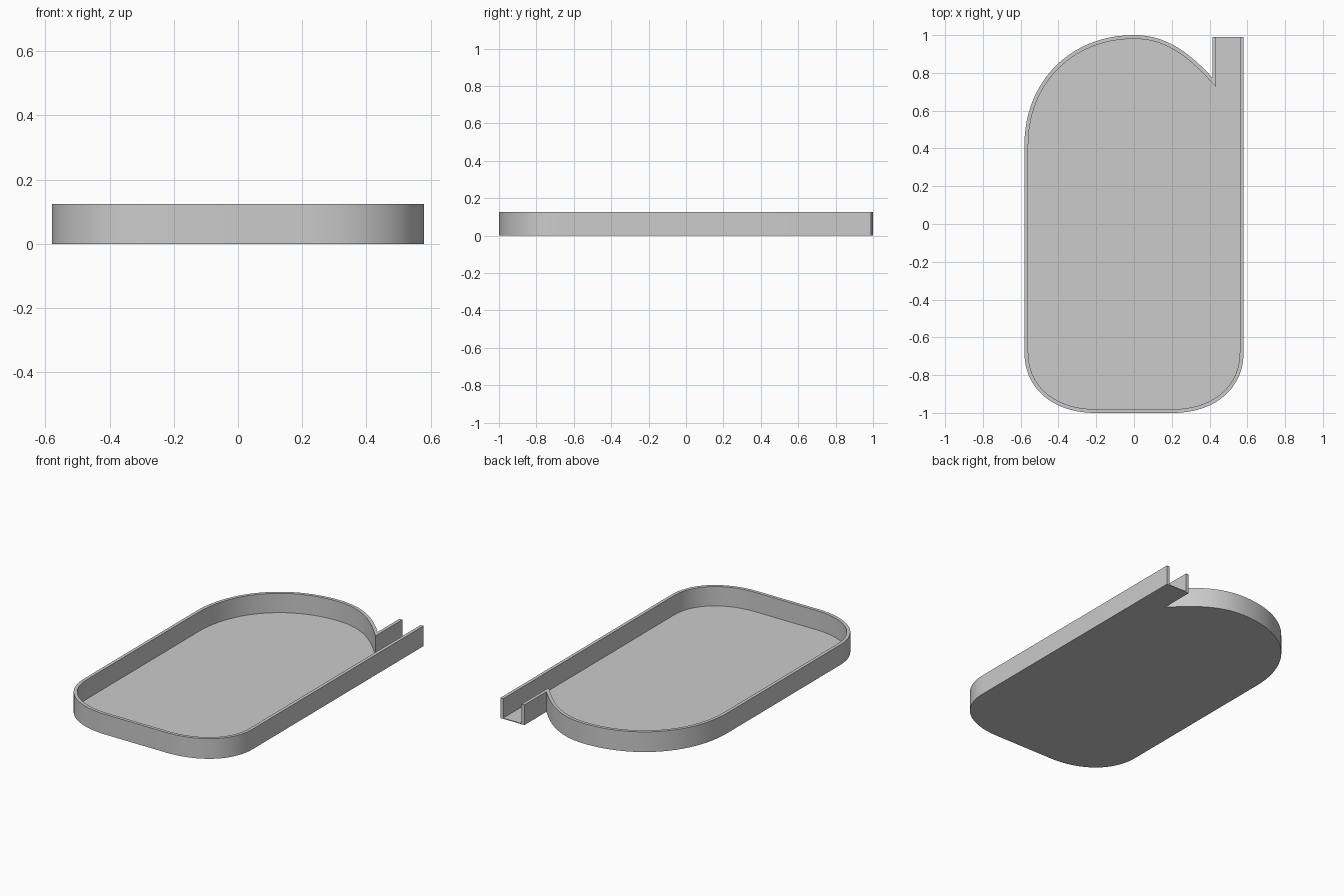
import bpy, bmesh
from mathutils import Vector
from mathutils.geometry import interpolate_bezier

if "Cube" in bpy.data.objects:
    bpy.data.objects.remove(bpy.data.objects["Cube"])

HEIGHT, WALL, FLOOR = 0.125, 0.02, 0.005


def curve(a, b, c, d, n=20):
    """Points along a cubic curve from a to d."""
    return [p.to_2d() for p in interpolate_bezier(*[Vector((*q, 0)) for q in (a, b, c, d)], n)]


def inset(path, t):
    """Offset an open clockwise path to its inside with mitred corners."""
    def normal(a, b):
        d = (b - a).normalized()
        return Vector((d.y, -d.x))
    out = []
    for i, p in enumerate(path):
        n1 = normal(path[max(i - 1, 0)], path[max(i, 1)])
        last = len(path) - 1
        n2 = normal(path[min(i, last - 1)], path[min(i + 1, last)])
        out.append(p + (n1 + n2) * t / (1 + n1.dot(n2)))
    return out


# outer outline, clockwise from one side of the open channel to the other
outer = [Vector((0.58, 0.99))]
outer += curve((0.58, -0.68), (0.58, -0.88), (0.42, -0.995), (0.22, -1.0))
outer += curve((-0.22, -1.0), (-0.42, -0.995), (-0.58, -0.88), (-0.58, -0.68))
outer += curve((-0.58, 0.42), (-0.58, 0.75), (-0.34, 1.0), (0, 1.0), 24)
outer += curve((0, 1.0), (0.17, 1.0), (0.29, 0.91), (0.415, 0.775))[1:]
outer += [Vector((0.415, 0.99))]
inner = inset(outer, WALL)

# tray: walls, rim, floor and open channel mouth as one closed shell
bm = bmesh.new()
rings = [[bm.verts.new((p.x, p.y, z)) for p in path]
         for path, z in ((outer, 0), (outer, HEIGHT), (inner, HEIGHT), (inner, FLOOR))]
for r, s in zip(rings, rings[1:]):
    for i in range(len(r) - 1):
        bm.faces.new((r[i], r[i + 1], s[i + 1], s[i]))
caps = [bm.faces.new(rings[0]), bm.faces.new(rings[3])]
for end in (0, -1):
    bm.faces.new([r[end] for r in rings])
bm.faces.new((rings[0][0], rings[3][0], rings[3][-1], rings[0][-1]))
bmesh.ops.triangulate(bm, faces=caps)
bmesh.ops.recalc_face_normals(bm, faces=bm.faces)

mesh = bpy.data.meshes.new("tray")
bm.to_mesh(mesh)
bm.free()
tray = bpy.data.objects.new("tray", mesh)
bpy.context.collection.objects.link(tray)
bpy.context.view_layer.objects.active = tray
tray.select_set(True)
bpy.ops.object.shade_smooth_by_angle()
